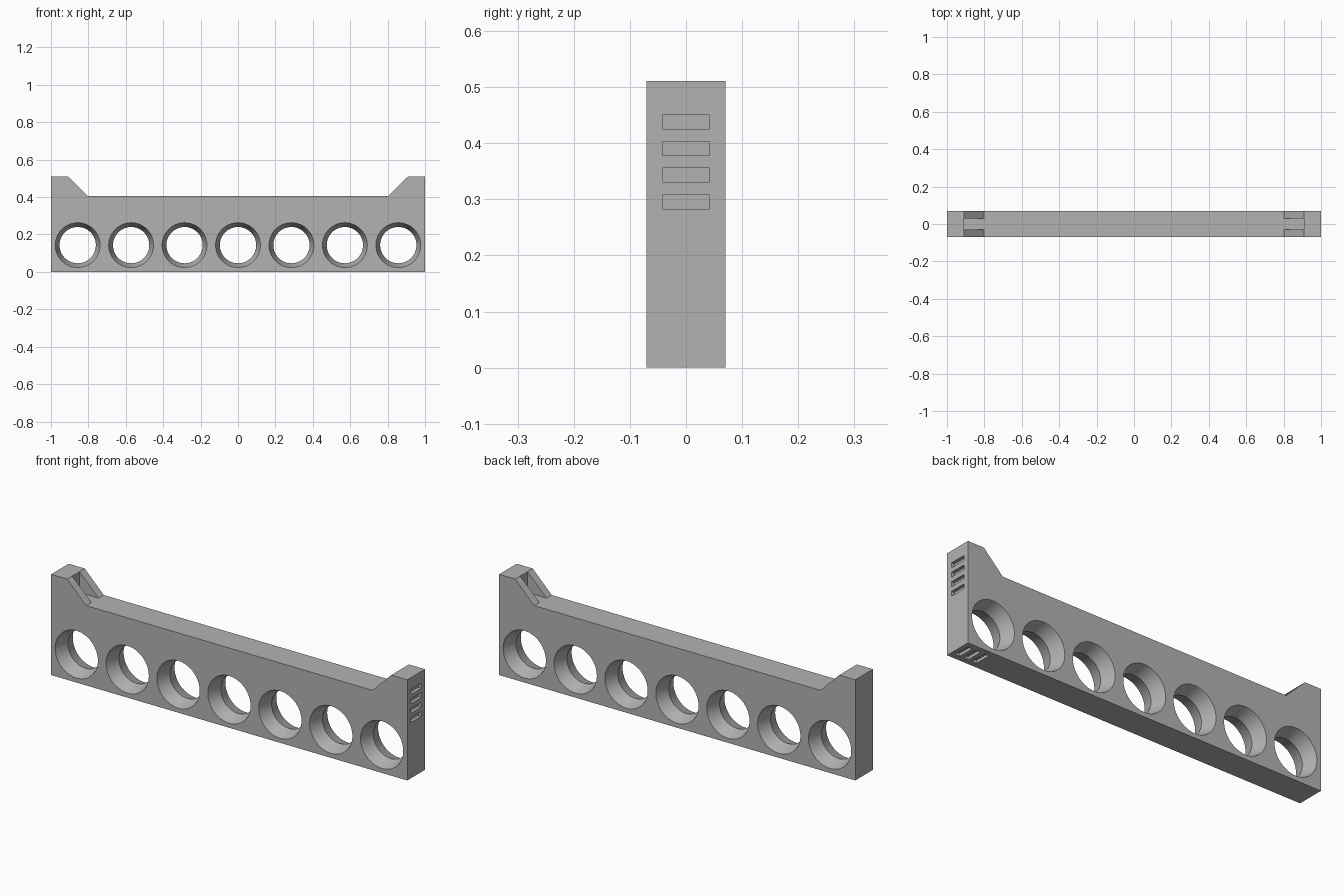
import bpy, bmesh, math
from mathutils import Matrix

if "Cube" in bpy.data.objects:
    bpy.data.objects.remove(bpy.data.objects["Cube"], do_unlink=True)

HALF_Y = 0.0705      # half thickness of the bar
DECK, TOP = 0.405, 0.511
HORN, RAMP = 0.91, 0.803

gray = bpy.data.materials.new("plain_gray")
gray.use_nodes = True
gray.diffuse_color = (0.45, 0.45, 0.45, 1)
gray.node_tree.nodes["Principled BSDF"].inputs["Base Color"].default_value = (0.45, 0.45, 0.45, 1)


def make_object(name, bm):
    bmesh.ops.recalc_face_normals(bm, faces=bm.faces[:])
    mesh = bpy.data.meshes.new(name)
    bm.to_mesh(mesh)
    bm.free()
    mesh.materials.append(gray)
    obj = bpy.data.objects.new(name, mesh)
    bpy.context.collection.objects.link(obj)
    return obj


def add_box(bm, x, y, z):
    """Box from (low, high) ranges on each axis."""
    size = [b - a for a, b in (x, y, z)]
    mid = [(a + b) / 2 for a, b in (x, y, z)]
    bmesh.ops.create_cube(bm, size=1, matrix=Matrix.Translation(mid) @ Matrix.Diagonal((*size, 1)))


def add_hourglass(bm, cx, cz, throat, mouth, segments=64):
    """Double cone along y, narrowest halfway through the bar."""
    reach = 0.1
    flare = throat + (mouth - throat) * reach / HALF_Y
    rings = []
    for y, r in ((-reach, flare), (0, throat), (reach, flare)):
        angles = [math.tau * i / segments for i in range(segments)]
        rings.append([bm.verts.new((cx + r * math.cos(a), y, cz + r * math.sin(a))) for a in angles])
    for a, b in zip(rings, rings[1:]):
        for i in range(segments):
            j = (i + 1) % segments
            bm.faces.new((a[i], a[j], b[j], b[i]))
    bm.faces.new(rings[0])
    bm.faces.new(rings[-1])


def cut(target, name, bm):
    cutter = make_object(name, bm)
    cutter.hide_render = True
    mod = target.modifiers.new(name, "BOOLEAN")
    mod.operation = "DIFFERENCE"
    mod.solver = "EXACT"
    mod.object = cutter
    bpy.context.view_layer.objects.active = target
    bpy.ops.object.modifier_apply(modifier=name)
    bpy.data.objects.remove(cutter, do_unlink=True)


# Bar with a raised, ramped horn at each end
right = [(1, 0), (1, TOP), (HORN, TOP), (RAMP, DECK)]
outline = right + [(-x, z) for x, z in reversed(right)]
bm = bmesh.new()
face = bm.faces.new([bm.verts.new((x, -HALF_Y, z)) for x, z in outline])
side = bmesh.ops.extrude_face_region(bm, geom=[face])
moved = [v for v in side["geom"] if isinstance(v, bmesh.types.BMVert)]
bmesh.ops.translate(bm, verts=moved, vec=(0, 2 * HALF_Y, 0))
bar = make_object("bar", bm)

# Slots between the ramp ribs, level with the deck
bm = bmesh.new()
for s in (-1, 1):
    add_box(bm, sorted((s * 0.75, s * HORN)), (-0.029, 0.029), (DECK, 0.6))
cut(bar, "ramp_slots", bm)

# Row of seven flared holes
bm = bmesh.new()
for i in range(-3, 4):
    add_hourglass(bm, i * 2 / 7, 0.143, 0.097, 0.12)
cut(bar, "round_holes", bm)

# Shallow vents on the left end and underneath it
bm = bmesh.new()
for i in range(4):
    z = 0.438 - i * 0.0475
    add_box(bm, (0.983, 1.1), (-0.042, 0.042), (z - 0.0125, z + 0.0125))
for i in range(3):
    x = 0.965 - i * 0.0475
    add_box(bm, (x - 0.0125, x + 0.0125), (-0.042, 0.042), (-0.1, 0.015))
cut(bar, "vents", bm)

# Smooth hole walls, crisp edges elsewhere
bpy.ops.object.select_all(action="DESELECT")
bar.select_set(True)
bpy.context.view_layer.objects.active = bar
bpy.ops.object.shade_smooth_by_angle(angle=math.radians(25))
